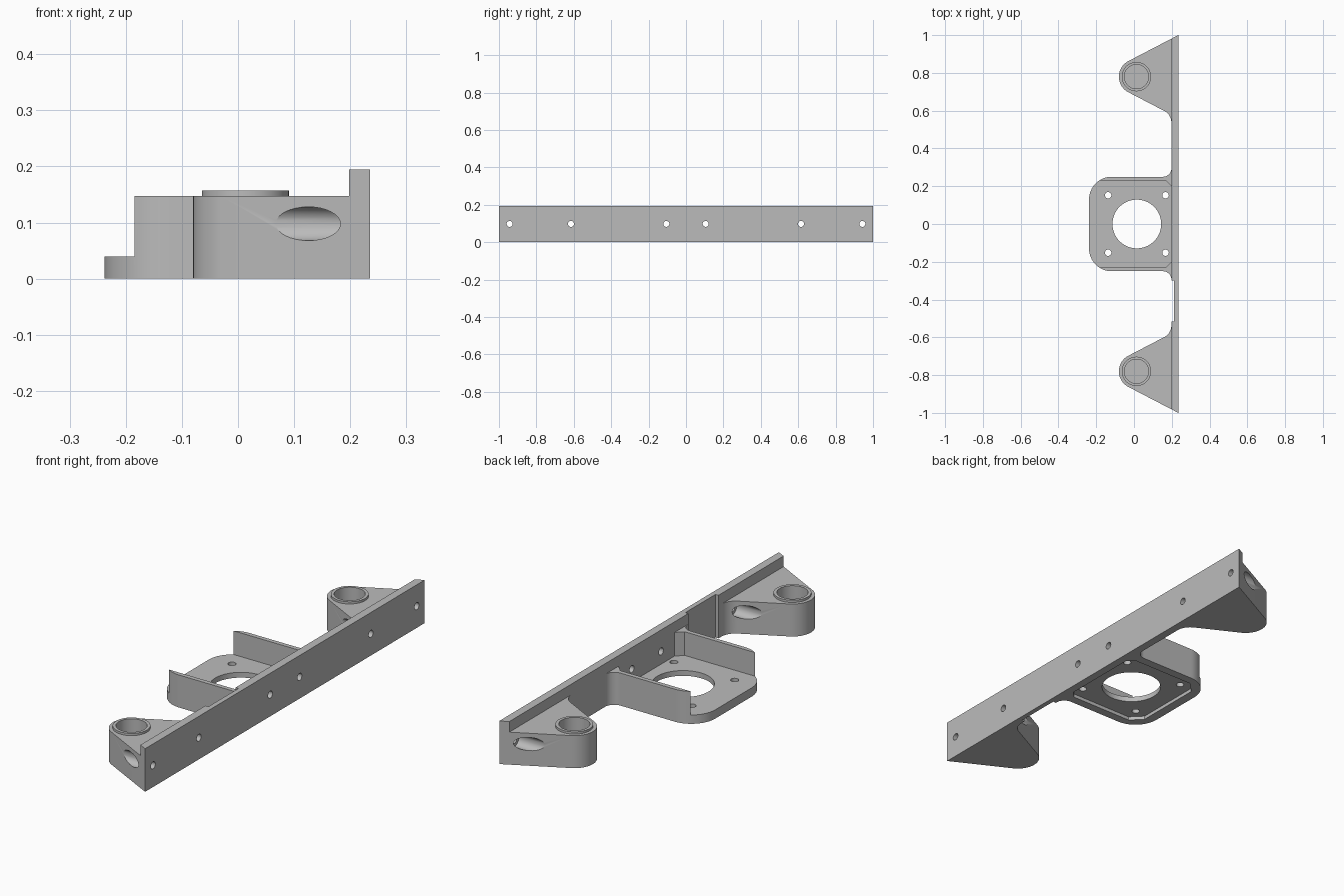
import bpy, bmesh
from math import sin, cos, tan, pi, radians, asin, atan2
from mathutils import Vector, Matrix

cube = bpy.data.objects.get("Cube")
if cube:
    bpy.data.objects.remove(cube, do_unlink=True)

grey = bpy.data.materials.new("plain grey")
grey.use_nodes = True
COLOR = (0.5, 0.5, 0.5, 1)
grey.diffuse_color = COLOR
grey.node_tree.nodes["Principled BSDF"].inputs["Base Color"].default_value = COLOR

RAIL_IN, RAIL_OUT = 0.198, 0.235
RAIL_H, BODY_H, HOLE_Z = 0.195, 0.147, 0.098


def new_object(name, bm):
    bmesh.ops.recalc_face_normals(bm, faces=bm.faces)
    mesh = bpy.data.meshes.new(name)
    bm.to_mesh(mesh)
    bm.free()
    mesh.materials.append(grey)
    obj = bpy.data.objects.new(name, mesh)
    bpy.context.collection.objects.link(obj)
    return obj


def prism(name, points, z0, z1):
    """Extrude a flat outline from z0 to z1."""
    bm = bmesh.new()
    face = bm.faces.new([bm.verts.new((x, y, z0)) for x, y in points])
    ext = bmesh.ops.extrude_face_region(bm, geom=[face])
    top = [v for v in ext["geom"] if isinstance(v, bmesh.types.BMVert)]
    bmesh.ops.translate(bm, verts=top, vec=(0, 0, z1 - z0))
    return new_object(name, bm)


def rod(name, radius, start, end, segments=48):
    """Cylinder between two points."""
    a, b = Vector(start), Vector(end)
    turn = (b - a).to_track_quat('Z', 'Y').to_matrix().to_4x4()
    bm = bmesh.new()
    bmesh.ops.create_cone(bm, cap_ends=True, segments=segments, radius1=radius,
                          radius2=radius, depth=(b - a).length,
                          matrix=Matrix.Translation((a + b) / 2) @ turn)
    return new_object(name, bm)


def combine(obj, tools, operation='DIFFERENCE'):
    """Apply boolean tools to an object and remove them."""
    for tool in tools:
        tool.hide_render = True
        mod = obj.modifiers.new("cut", 'BOOLEAN')
        mod.operation, mod.object, mod.solver = operation, tool, 'EXACT'
    bpy.context.view_layer.update()
    graph = bpy.context.evaluated_depsgraph_get()
    mesh = bpy.data.meshes.new_from_object(obj.evaluated_get(graph))
    obj.modifiers.clear()
    obj.data = mesh
    for tool in tools:
        bpy.data.objects.remove(tool, do_unlink=True)


def arc(center, radius, a0, a1, n):
    return [(center[0] + radius * cos(a0 + (a1 - a0) * i / n),
             center[1] + radius * sin(a0 + (a1 - a0) * i / n)) for i in range(n + 1)]


def fillet(before, corner, after, radius, n=10):
    """Round one corner of an outline."""
    c = Vector(corner)
    u, v = (Vector(before) - c).normalized(), (Vector(after) - c).normalized()
    half = u.angle(v) / 2
    mid = c + (u + v).normalized() * radius / sin(half)
    p, q = c + u * radius / tan(half), c + v * radius / tan(half)
    a0 = atan2(p.y - mid.y, p.x - mid.x)
    a1 = atan2(q.y - mid.y, q.x - mid.x)
    sweep = (a1 - a0 + pi) % (2 * pi) - pi
    return arc(mid, radius, a0, a0 + sweep, n)


def flip(points):
    """Mirror an outline across the middle."""
    return [(x, -y) for x, y in reversed(points)]


# Rail with slanted ends, a shallow relief and a row of screw holes
END_Y, RELIEF_X = 0.981, 0.213
rail = prism("rail", [(RAIL_OUT, -1), (RAIL_OUT, 1), (RAIL_IN, END_Y),
                      (RAIL_IN, -0.3), (RELIEF_X, -0.3), (RELIEF_X, -0.515),
                      (RAIL_IN, -0.515), (RAIL_IN, -END_Y)], 0, RAIL_H)
SCREW_Y = (0.943, 0.615, 0.105)
combine(rail, [rod("screw_cut", 0.016, (0.1, s * y, HOLE_Z), (0.3, s * y, HOLE_Z), 24)
               for y in SCREW_Y for s in (1, -1)])

# Outline of a tapered rod bracket
center, radius = Vector((0.013, 0.78)), 0.093
to_tip = Vector((RAIL_OUT, 1)) - center
slope = atan2(to_tip.y, to_tip.x) - asin(radius / to_tip.length)
root = (RAIL_IN, 2 * center.y - END_Y)
nose = arc(center, radius, pi / 2 + slope, 1.5 * pi - slope, 28)
bracket_outline = [(RAIL_IN, END_Y)] + nose + fillet(nose[-1], root, (RAIL_IN, 0), 0.07)

# Two brackets with raised collar, blind socket and screw head pockets
for side, sign in (("back", 1), ("front", -1)):
    outline = bracket_outline if sign > 0 else flip(bracket_outline)
    bracket = prism(side + "_rod_bracket", outline, 0, BODY_H)
    cx, cy = center.x, sign * center.y
    combine(bracket, [rod("collar", 0.0775, (cx, cy, 0.1), (cx, cy, 0.157), 64)], 'UNION')
    cuts = [rod("socket_cut", 0.064, (cx, cy, 0.03), (cx, cy, 0.3), 64)]
    cuts += [rod("pocket_cut", 0.03, (-0.3, sign * y, HOLE_Z), (0.22, sign * y, HOLE_Z), 32)
             for y in SCREW_Y[:2]]
    combine(bracket, cuts)

# Motor mount: rounded block, pocketed to leave a plate and two side walls
HALF, LEFT = 0.25, -0.238
upper = fillet((RAIL_IN, 1), (RAIL_IN, HALF), (0, HALF), 0.045)
upper += fillet((0, HALF), (LEFT, HALF), (LEFT, 0), 0.12, 16)
mount = prism("motor_mount", upper + flip(upper), 0, BODY_H)
inner = [(0.3, 0.2), (RAIL_IN, 0.2), (0.168, 0.23), (-0.4, 0.23)]
recess = [(0.3, 0.18), (RAIL_IN, 0.18), (0.168, 0.21), (-0.145, 0.21), (-0.195, 0.16)]
MX = 0.015
cuts = [prism("pocket_cut", inner + flip(inner), 0.04, 0.3),
        prism("recess_cut", recess + flip(recess), -0.1, 0.016),
        rod("bore_cut", 0.129, (MX, 0, -0.1), (MX, 0, 0.3), 72)]
cuts += [rod("bolt_cut", 0.017, (MX + i * 0.152, j * 0.152, -0.1),
             (MX + i * 0.152, j * 0.152, 0.3), 24) for i in (1, -1) for j in (1, -1)]
combine(mount, cuts)

# Smooth the curved walls, keep edges crisp
bpy.ops.object.select_all(action='DESELECT')
for obj in bpy.context.collection.objects:
    if obj.type == 'MESH' and grey.name in obj.data.materials:
        obj.select_set(True)
        bpy.context.view_layer.objects.active = obj
bpy.ops.object.shade_smooth_by_angle(angle=radians(30))
